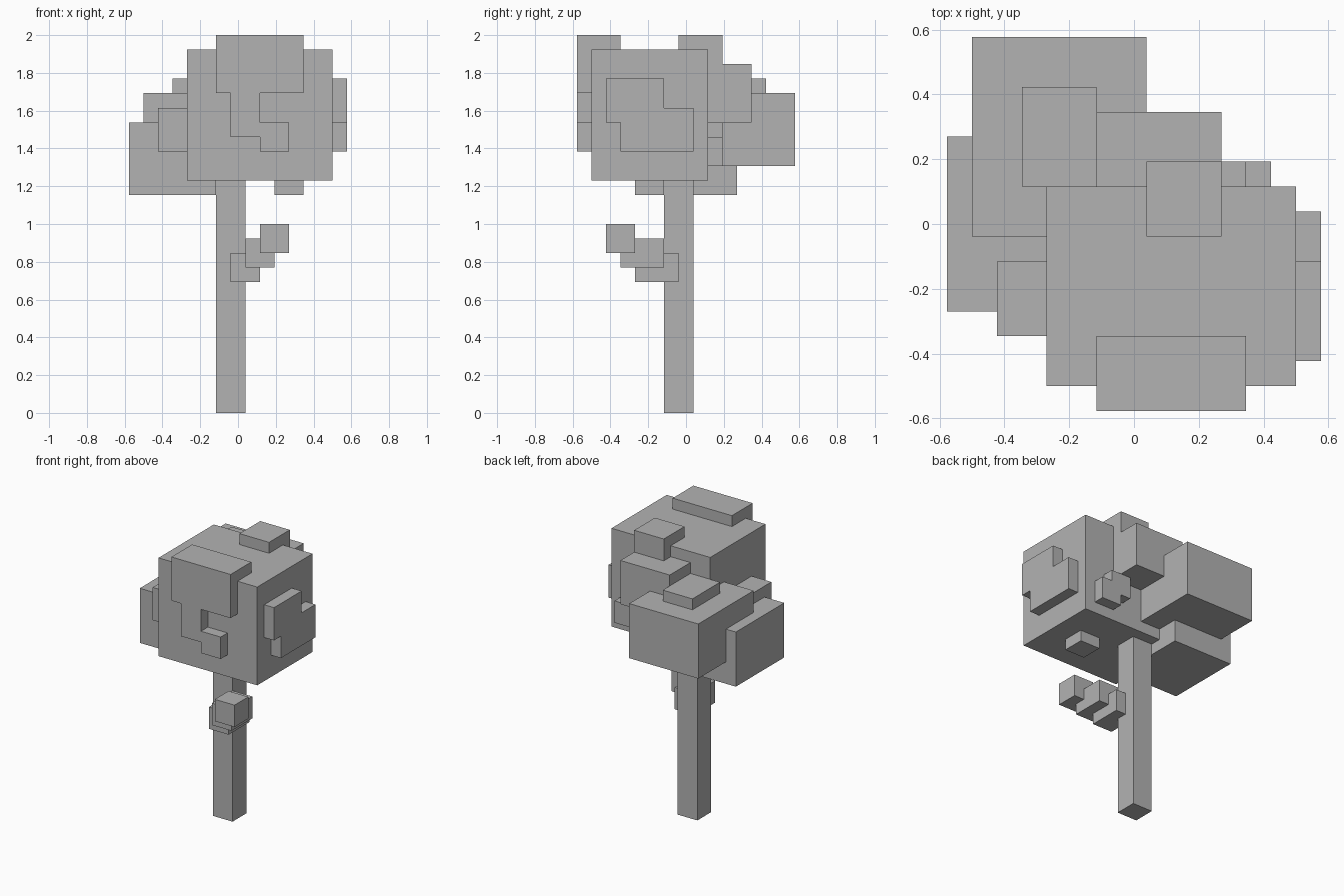
import bpy
import bmesh
from mathutils import Vector

default_cube = bpy.data.objects.get("Cube")
if default_cube:
    bpy.data.objects.remove(default_cube, do_unlink=True)

U = 1 / 13  # edge length of one grid block

grey = bpy.data.materials.new("plain_grey")
grey.use_nodes = True
colour = (0.45, 0.45, 0.45, 1)
grey.diffuse_color = colour
grey.node_tree.nodes["Principled BSDF"].inputs["Base Color"].default_value = colour


def blocks(name, *boxes):
    """One object made of boxes; each box is (low corner, high corner) in blocks."""
    bm = bmesh.new()
    for low, high in boxes:
        lo, hi = Vector(low) * U, Vector(high) * U
        size, centre = hi - lo, (hi + lo) / 2
        for v in bmesh.ops.create_cube(bm, size=1)["verts"]:
            v.co = v.co * size + centre
    mesh = bpy.data.meshes.new(name)
    bm.to_mesh(mesh)
    bm.free()
    mesh.materials.append(grey)
    obj = bpy.data.objects.new(name, mesh)
    bpy.context.collection.objects.link(obj)
    return obj


# Trunk and the stepped side branch
blocks("trunk", ((-1.5, -1.5, 0), (0.5, 0.5, 16)))
blocks("branch",
       ((-0.5, -3.5, 9), (1.5, -0.5, 11)),
       ((0.5, -4.5, 10), (2.5, -1.5, 12)),
       ((1.5, -5.5, 11), (3.5, -3.5, 13)))

# Large leaf masses
blocks("main_crown", ((-3.5, -6.5, 16), (6.5, 1.5, 25)))
blocks("right_low_crown", ((-7.5, -3.5, 15), (-1.5, 3.5, 20)))
blocks("back_crown", ((-6.5, -0.5, 17), (0.5, 7.5, 22)))
blocks("back_upper_crown", ((-1.5, 1.5, 20), (3.5, 4.5, 24)))

# Raised leaf clumps on the crown surfaces
blocks("front_clump",
       ((-1.5, -7.5, 22), (4.5, -4.5, 26)),
       ((-0.5, -7.5, 19), (1.5, -6.5, 22)),
       ((1.5, -7.5, 18), (3.5, -6.5, 20)))
blocks("left_clump",
       ((6.5, -5.5, 20), (7.5, -1.5, 23)),
       ((6.5, -4.5, 18), (7.5, 0.5, 21)))
blocks("back_clump",
       ((3.5, 1.5, 17), (5.5, 2.5, 19)),
       ((2.5, 1.5, 18), (4.5, 2.5, 20)))
blocks("top_clump", ((0.5, -0.5, 24), (3.5, 2.5, 26)))
blocks("back_top_clump", ((-4.5, 1.5, 22), (-1.5, 5.5, 23)))
blocks("right_clump", ((-5.5, -4.5, 18), (-3.5, -1.5, 21)))
blocks("underside_clump", ((2.5, -3.5, 15), (4.5, -1.5, 16)))
